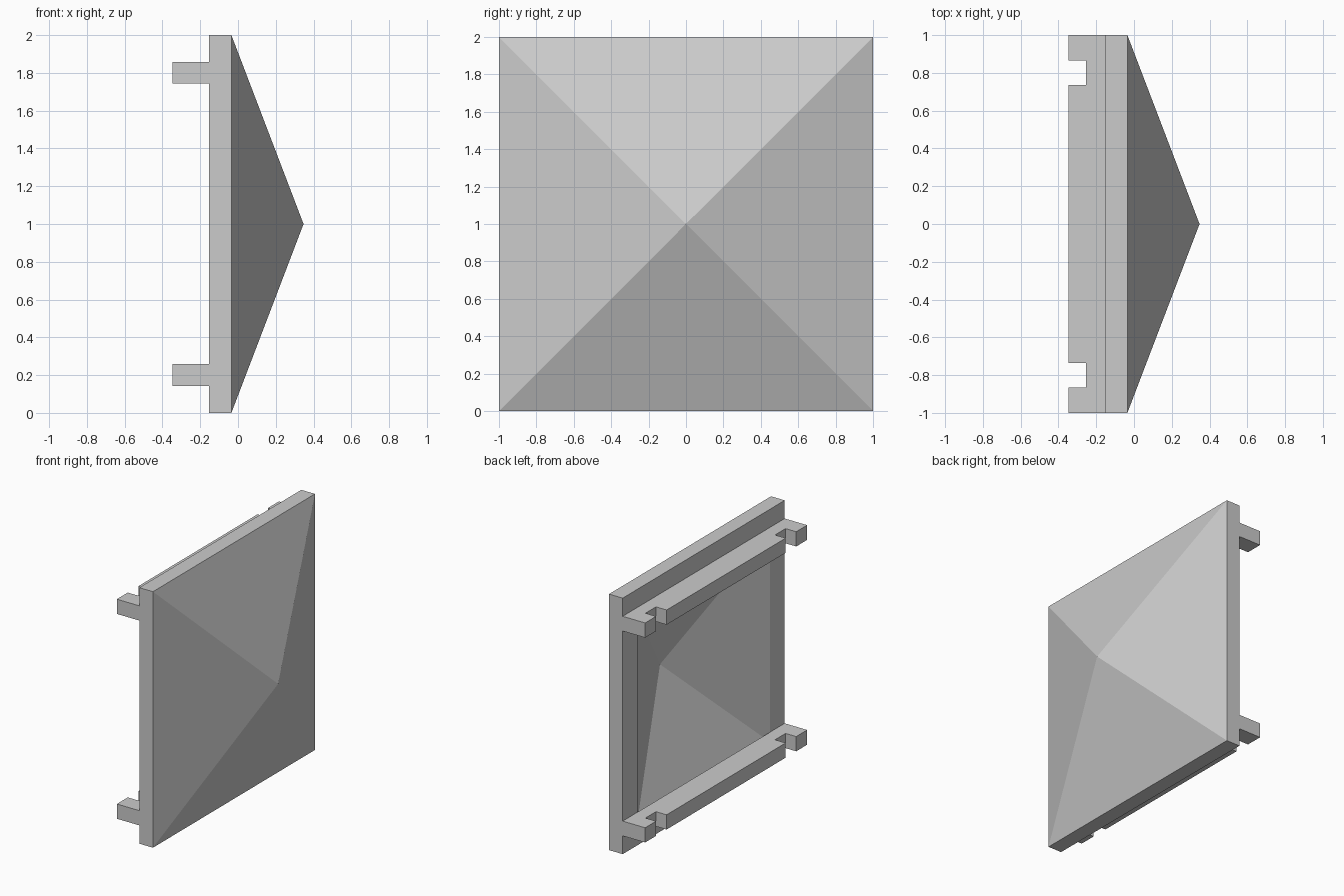
import bpy
import bmesh

cube = bpy.data.objects.get("Cube")
if cube:
    bpy.data.objects.remove(cube, do_unlink=True)

grey = bpy.data.materials.new("plain grey")
grey.use_nodes = True
color = (0.6, 0.6, 0.6, 1)
grey.diffuse_color = color
grey.node_tree.nodes["Principled BSDF"].inputs["Base Color"].default_value = color

BACK, FRONT, TIP, HOLLOW_TIP = -0.153, -0.035, 0.347, 0.225
RAIL_BACK, NOTCH = -0.347, -0.255


def add_object(name, bm):
    bmesh.ops.recalc_face_normals(bm, faces=bm.faces)
    mesh = bpy.data.meshes.new(name)
    bm.to_mesh(mesh)
    bm.free()
    mesh.materials.append(grey)
    obj = bpy.data.objects.new(name, mesh)
    bpy.context.collection.objects.link(obj)
    return obj


def square(bm, x, half):
    corners = [(-1, -1), (1, -1), (1, 1), (-1, 1)]
    return [bm.verts.new((x, y * half, 1 + z * half)) for y, z in corners]


# Square panel with a pyramid face and a pyramid hollow in the back
bm = bmesh.new()
hollow = square(bm, BACK, 0.82)
back = square(bm, BACK, 1)
front = square(bm, FRONT, 1)
tip = bm.verts.new((TIP, 0, 1))
hollow_tip = bm.verts.new((HOLLOW_TIP, 0, 1))
for i in range(4):
    j = (i + 1) % 4
    bm.faces.new((hollow_tip, hollow[i], hollow[j]))
    bm.faces.new((hollow[i], back[i], back[j], hollow[j]))
    bm.faces.new((back[i], front[i], front[j], back[j]))
    bm.faces.new((front[i], tip, front[j]))
add_object("pyramid_panel", bm)

# Notched rail profile, seen from above, extruded upward
half_profile = [(BACK, 1), (RAIL_BACK, 1), (RAIL_BACK, 0.865), (NOTCH, 0.865),
                (NOTCH, 0.735), (RAIL_BACK, 0.735)]
profile = half_profile + [(x, -y) for x, y in reversed(half_profile)]

for name, bottom in (("lower_rail", 0.143), ("upper_rail", 1.743)):
    bm = bmesh.new()
    face = bm.faces.new([bm.verts.new((x, y, bottom)) for x, y in profile])
    extruded = bmesh.ops.extrude_face_region(bm, geom=[face], use_keep_orig=True)
    top = [v for v in extruded["geom"] if isinstance(v, bmesh.types.BMVert)]
    bmesh.ops.translate(bm, verts=top, vec=(0, 0, 0.115))
    add_object(name, bm)
